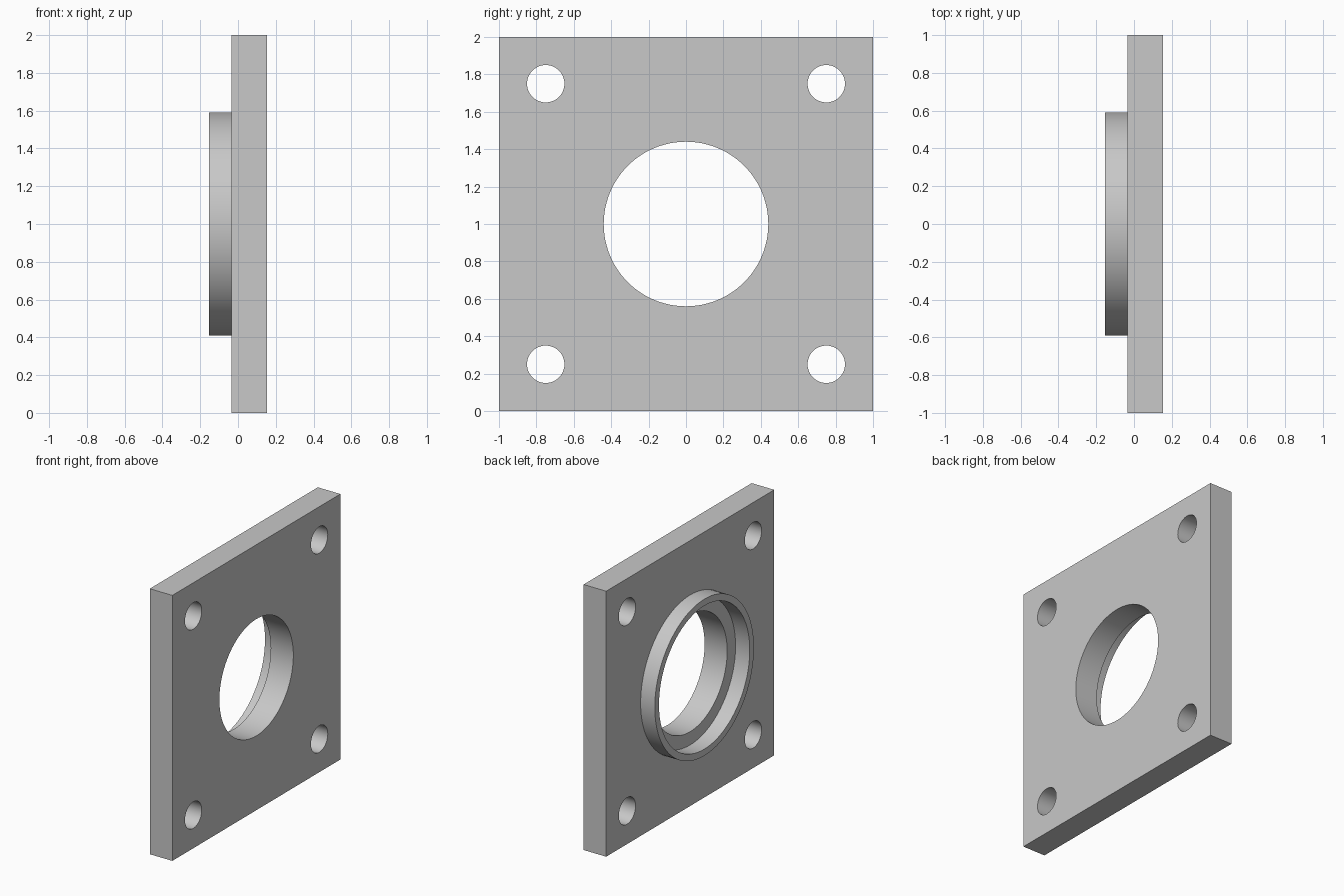
import bpy, bmesh, math
from mathutils import Matrix, Vector

cube = bpy.data.objects.get("Cube")
if cube:
    bpy.data.objects.remove(cube, do_unlink=True)

FRONT, FACE, RIM = 0.153, -0.035, -0.153   # plate and collar limits along x
CENTRE_Z = 1.0

grey = bpy.data.materials.new("light grey metal")
grey.use_nodes = True
grey.diffuse_color = (0.58, 0.58, 0.58, 1)
grey.node_tree.nodes["Principled BSDF"].inputs["Base Color"].default_value = grey.diffuse_color


def finish(bm, name):
    bmesh.ops.recalc_face_normals(bm, faces=bm.faces)
    mesh = bpy.data.meshes.new(name)
    bm.to_mesh(mesh)
    bm.free()
    mesh.materials.append(grey)
    obj = bpy.data.objects.new(name, mesh)
    bpy.context.collection.objects.link(obj)
    return obj


def smooth(obj):
    bpy.ops.object.select_all(action='DESELECT')
    obj.select_set(True)
    bpy.context.view_layer.objects.active = obj
    bpy.ops.object.shade_smooth_by_angle(angle=math.radians(30))


# Square plate
bm = bmesh.new()
bmesh.ops.create_cube(bm, size=1, matrix=Matrix.Translation(((FRONT + FACE) / 2, 0, CENTRE_Z))
                      @ Matrix.Diagonal((FRONT - FACE, 2, 2, 1)))
plate = finish(bm, "mounting_plate")

# Central bore and four bolt holes
holes = [(0, 0, 0.44, 96)] + [(y, z, 0.1, 48) for y in (-0.75, 0.75) for z in (-0.75, 0.75)]
bm = bmesh.new()
for y, z, radius, sides in holes:
    bmesh.ops.create_cone(bm, cap_ends=True, segments=sides, radius1=radius, radius2=radius, depth=1,
                          matrix=Matrix.Translation((0, y, CENTRE_Z + z)) @ Matrix.Rotation(math.pi / 2, 4, 'Y'))
cutter = finish(bm, "hole_cutter")
cutter.hide_render = True

cut = plate.modifiers.new("holes", 'BOOLEAN')
cut.operation = 'DIFFERENCE'
cut.solver = 'EXACT'
cut.object = cutter
bpy.context.view_layer.objects.active = plate
bpy.ops.object.modifier_apply(modifier=cut.name)
bpy.data.objects.remove(cutter, do_unlink=True)
smooth(plate)

# Raised locating collar around the bore
bm = bmesh.new()
profile = [(FACE, 0.59), (RIM, 0.59), (RIM, 0.54), (FACE, 0.54)]
verts = [bm.verts.new((x, 0, CENTRE_Z + r)) for x, r in profile]
edges = [bm.edges.new((verts[i], verts[(i + 1) % len(verts)])) for i in range(len(verts))]
bmesh.ops.spin(bm, geom=verts + edges, cent=Vector((0, 0, CENTRE_Z)), axis=(1, 0, 0),
               angle=2 * math.pi, steps=96, use_merge=True)
bmesh.ops.remove_doubles(bm, verts=bm.verts, dist=0.0001)
smooth(finish(bm, "locating_collar"))
